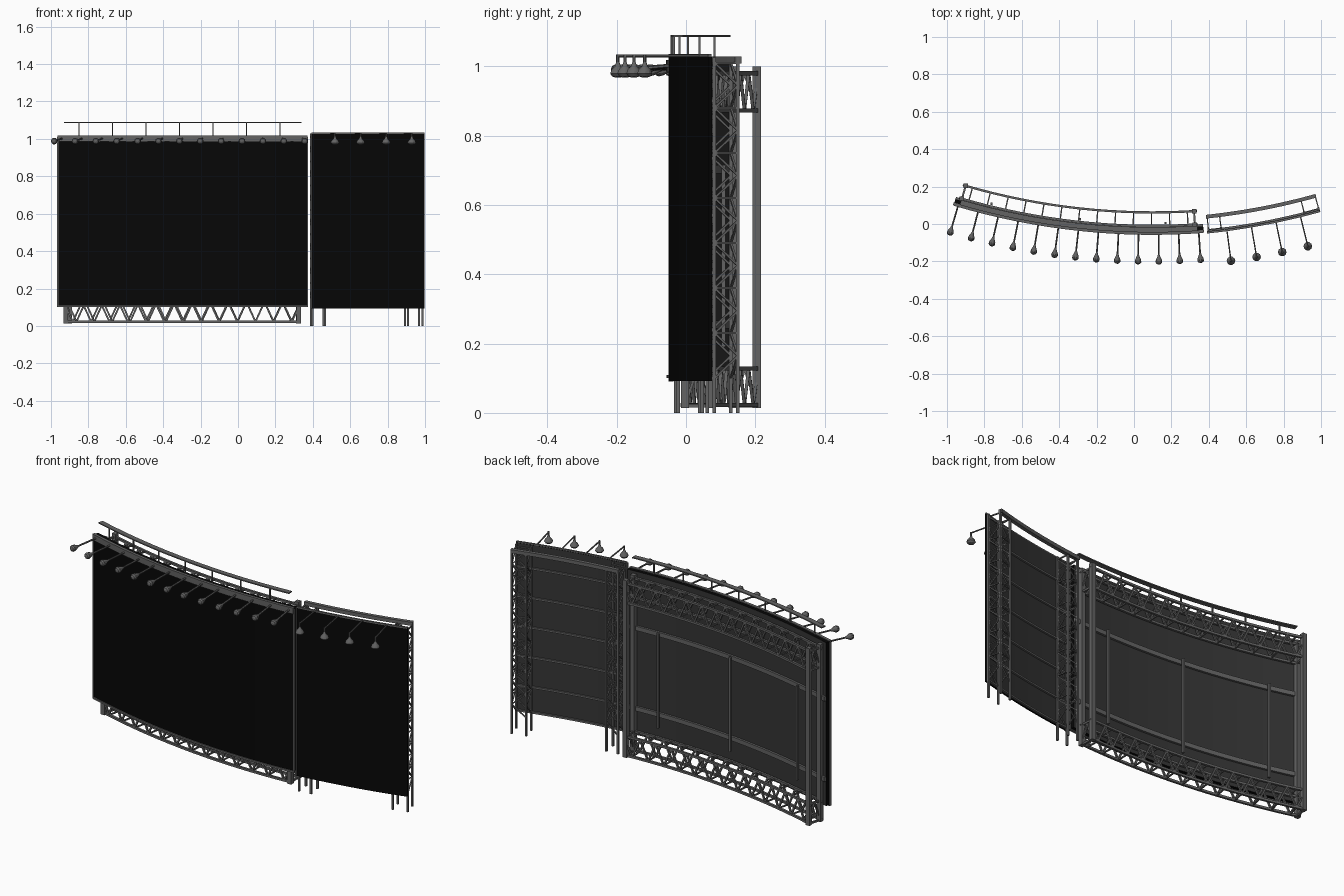
import bpy, bmesh, math
from mathutils import Vector

if "Cube" in bpy.data.objects:
    bpy.data.objects.remove(bpy.data.objects["Cube"])


def material(name, v):
    m = bpy.data.materials.new(name)
    m.use_nodes = True
    col = (v, v, v, 1)
    m.diffuse_color = col
    m.node_tree.nodes["Principled BSDF"].inputs["Base Color"].default_value = col
    return m


BLACK = material("screen black", 0.002)
BACK = material("backing dark grey", 0.035)
METAL = material("steel grey", 0.125)

R = 3.7                     # radius of both curved screens
LEFT = (0.1, 3.65)          # plan centre of the wide screen
RIGHT = (0.006, 3.631)      # plan centre of the narrow screen


def at(c, x, r, z):
    """Point on the radial line through station x, at radius r."""
    a = math.asin((x - c[0]) / R)
    return Vector((c[0] + r * math.sin(a), c[1] - r * math.cos(a), z))


def finish(name, bm, mats, smooth=False):
    bmesh.ops.recalc_face_normals(bm, faces=bm.faces[:])
    me = bpy.data.meshes.new(name)
    bm.to_mesh(me)
    bm.free()
    for m in mats:
        me.materials.append(m)
    ob = bpy.data.objects.new(name, me)
    bpy.context.collection.objects.link(ob)
    if smooth:
        bpy.ops.object.select_all(action='DESELECT')
        ob.select_set(True)
        bpy.context.view_layer.objects.active = ob
        bpy.ops.object.shade_smooth_by_angle()


def sweep(bm, c, x0, x1, r0, r1, z0, z1, n=16):
    """Curved bar with a rectangular section; inward face gets slot 1."""
    rings = []
    for i in range(n + 1):
        x = x0 + (x1 - x0) * i / n
        rings.append([bm.verts.new(at(c, x, r, z))
                      for r, z in ((r0, z0), (r1, z0), (r1, z1), (r0, z1))])
    for a, b in zip(rings, rings[1:]):
        for k in range(4):
            f = bm.faces.new((a[k], a[k - 3], b[k - 3], b[k]))
            f.material_index = 1 if k == 3 else 0
    bm.faces.new(rings[0])
    bm.faces.new(rings[-1])


def bar(bm, p, q, w, sides=4):
    """Straight prism from p to q, w across the flats."""
    d = (q - p).normalized()
    ref = Vector((0, 0, 1)) if abs(d.z) < 0.9 else Vector((0, 1, 0))
    u = d.cross(ref).normalized()
    v = d.cross(u)
    rad = w / 2 / math.cos(math.pi / sides)
    a, b = [[bm.verts.new(o + rad * (u * math.cos(t) + v * math.sin(t)))
             for t in (2 * math.pi * (k + 0.5) / sides for k in range(sides))]
            for o in (p, q)]
    for k in range(sides):
        bm.faces.new((a[k - 1], a[k], b[k], b[k - 1]))
    bm.faces.new(a)
    bm.faces.new(b)


def curved_panel(name, c, x0, x1, r0, z0, z1):
    bm = bmesh.new()
    sweep(bm, c, x0, x1, r0, R, z0, z1, 24)
    finish(name, bm, [BLACK, BACK], True)


def curved_bars(name, c, specs):
    bm = bmesh.new()
    for s in specs:
        sweep(bm, c, *s)
    finish(name, bm, [METAL, METAL], True)


# Wide screen with its edge trim
X0, X1 = -0.963, 0.372
curved_panel("wide_screen", LEFT, X0, X1, 3.672, 0.105, 1.014)
curved_bars("wide_screen_trim", LEFT, [
    (X0, X1, 3.692, 3.708, 0.985, 1.018),
    (X0, X1, 3.692, 3.706, 0.1, 0.11),
    (X0 - 0.003, X0 + 0.004, 3.692, 3.704, 0.1, 1.01, 1),
    (X1 - 0.004, X1 + 0.003, 3.692, 3.704, 0.1, 1.01, 1)])

# Rails and uprights on the back of the wide screen
curved_bars("back_rails", LEFT, [
    (X0, X1, 3.66, 3.673, z - 0.012, z + 0.012) for z in (0.255, 0.703)])
bm = bmesh.new()
for x in (0.17, -0.295, -0.775):
    bar(bm, at(LEFT, x, 3.645, 0.19), at(LEFT, x, 3.645, 0.715), 0.012)
finish("back_uprights", bm, [METAL])

# Box trusses along the bottom and top
T0, T1 = -0.943, 0.34
FRONT_R, REAR_R = 3.66, 3.588
for name, lo, hi in (("bottom_truss", 0.023, 0.128), ("top_truss", 0.872, 0.98)):
    curved_bars(name + "_chords", LEFT, [
        (T0, T1, r - 0.006, r + 0.006, z - 0.006, z + 0.006)
        for r in (FRONT_R, REAR_R) for z in (lo, hi)])
    bm = bmesh.new()
    n = 26
    for i in range(n):
        xa, xb = (T0 + (T1 - T0) * k / n for k in (i, i + 1))
        za, zb = (lo, hi) if i % 2 else (hi, lo)
        for r in (FRONT_R, REAR_R):
            bar(bm, at(LEFT, xa, r, za), at(LEFT, xb, r, zb), 0.009)
        if i % 2:
            for z in (lo, hi):
                bar(bm, at(LEFT, xa, FRONT_R, z), at(LEFT, xa, REAR_R, z), 0.007)
    finish(name + "_lacing", bm, [METAL])

# Columns at both ends of the trusses, with braced tops and bottoms
bm = bmesh.new()
for x in (T0 + 0.012, T1 - 0.012):
    for r in (FRONT_R, REAR_R):
        bar(bm, at(LEFT, x, r, 0.014), at(LEFT, x, r, 1.0), 0.024)
    for lo, hi in ((0.02, 0.128), (0.872, 0.98)):
        for z in (lo, hi):
            bar(bm, at(LEFT, x, FRONT_R, z), at(LEFT, x, REAR_R, z), 0.01)
        for r in (FRONT_R, REAR_R):
            bar(bm, at(LEFT, x, r, lo), at(LEFT, x, 3.624, hi), 0.008)
finish("end_columns", bm, [METAL])

# Flat handrail above the wide screen
curved_bars("handrail", LEFT, [(-0.933, 0.34, 3.667, 3.695, 1.084, 1.09)])
bm = bmesh.new()
for i in range(7):
    x = -0.852 + 0.1795 * i
    bar(bm, at(LEFT, x, 3.692, 1.01), at(LEFT, x, 3.692, 1.086), 0.006)
finish("handrail_posts", bm, [METAL])


# Floodlights: lathed heads on radial arms
def head(bm, origin, axis, profile, sides=10):
    quat = axis.to_track_quat('Z', 'Y')
    rings = [[bm.verts.new(origin + quat @ Vector((r * math.cos(t), r * math.sin(t), h)))
              for t in (2 * math.pi * k / sides for k in range(sides))]
             for h, r in profile]
    for a, b in zip(rings, rings[1:]):
        for k in range(sides):
            bm.faces.new((a[k - 1], a[k], b[k], b[k - 1]))
    bm.faces.new(rings[0])
    bm.faces.new(rings[-1])


EGG = [(0, 0.004), (0.015, 0.009), (0.03, 0.016), (0.042, 0.018), (0.05, 0.014), (0.055, 0.005)]
CONE = [(0, 0.005), (0.012, 0.009), (0.022, 0.019), (0.033, 0.023), (0.041, 0.017), (0.045, 0.006)]

bm = bmesh.new()
for i in range(13):
    x = -0.94 + 1.286 * i / 12
    p, q = at(LEFT, x, 3.69, 1.003), at(LEFT, x, 3.812, 0.992)
    bar(bm, p, q, 0.009, 6)
    head(bm, q, (q - p).normalized(), EGG)
finish("wide_screen_lamps", bm, [METAL], True)

bm = bmesh.new()
for i in range(4):
    x = 0.497 + 0.1312 * i
    q = at(RIGHT, x, 3.862, 1.03)
    bar(bm, at(RIGHT, x, 3.69, 1.03), q, 0.007, 6)
    bar(bm, q + Vector((0, 0, 0.004)), q - Vector((0, 0, 0.025)), 0.008, 6)
    head(bm, q - Vector((0, 0, 0.018)), Vector((0, 0, -1)), CONE)
finish("narrow_screen_lamps", bm, [METAL], True)

# Narrow screen with its trim and rear cap beam
N0, N1 = 0.394, 0.996
curved_panel("narrow_screen", RIGHT, N0, N1, 3.69, 0.092, 1.028)
curved_bars("narrow_screen_trim", RIGHT, [
    (N0, N1, 3.692, 3.702, 1.027, 1.035),
    (N0 - 0.003, N0 + 0.002, 3.688, 3.702, 0.09, 1.03, 1),
    (N0, N1, 3.602, 3.622, 1.008, 1.028)])
curved_bars("narrow_screen_rails", RIGHT, [
    (N0, N1, 3.68, 3.69, z - 0.005, z + 0.005) for z in (0.1, 0.24, 0.405, 0.57, 0.735, 0.9)])

# Lattice towers carrying the narrow screen
bm = bmesh.new()
IN, OUT = 3.612, 3.682
STEPS = 14
for xa, xb in ((N0 + 0.006, 0.468), (0.914, N1 - 0.004)):
    corners = [(xa, OUT), (xb, OUT), (xb, IN), (xa, IN)]
    for x, r in corners:
        bar(bm, at(RIGHT, x, r, 0), at(RIGHT, x, r, 1.025), 0.01)
    for k in range(4):
        a, b = corners[k], corners[k - 3]
        if k > 1:                       # opposite faces zigzag in step
            a, b = b, a
        for s in range(STEPS):
            z0, z1 = (0.1 + 0.91 * t / STEPS for t in (s, s + 1))
            if s % 2:
                z0, z1 = z1, z0
                bar(bm, at(RIGHT, *a, z0), at(RIGHT, *b, z0), 0.006)
            bar(bm, at(RIGHT, *a, z0), at(RIGHT, *b, z1), 0.006)
finish("lattice_towers", bm, [METAL])
